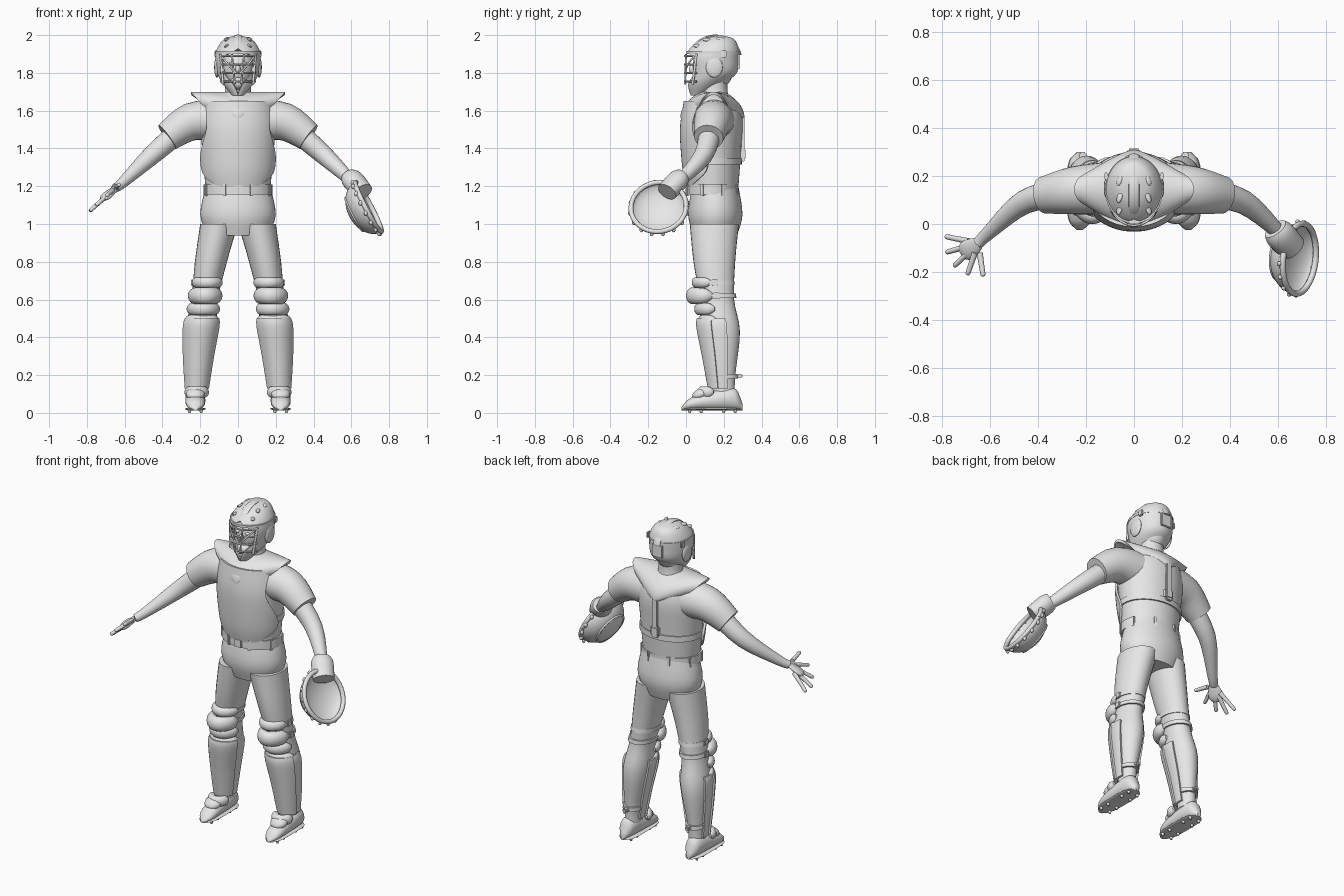
import bpy, bmesh
from math import sin, cos, pi
from mathutils import Vector, Matrix, Euler

default_cube = bpy.data.objects.get("Cube")
if default_cube:
    bpy.data.objects.remove(default_cube, do_unlink=True)

grey = bpy.data.materials.new("plain grey")
grey.use_nodes = True
grey.diffuse_color = (0.8, 0.8, 0.8, 1)
grey.node_tree.nodes["Principled BSDF"].inputs["Base Color"].default_value = (0.8, 0.8, 0.8, 1)
X, Y, Z = Vector((1, 0, 0)), Vector((0, 1, 0)), Vector((0, 0, 1))
LEVEL, UPRIGHT = (X, Y), (X, Z)


def finish(name, bm, side=1, thick=0):
    """Turn a bmesh into a shaded object, optionally thickened or on the other side."""
    if side < 0:
        bmesh.ops.scale(bm, vec=(-1, 1, 1), verts=bm.verts)
    bmesh.ops.recalc_face_normals(bm, faces=bm.faces)
    if thick:
        bmesh.ops.solidify(bm, geom=bm.faces[:], thickness=thick)
        bmesh.ops.recalc_face_normals(bm, faces=bm.faces)
    mesh = bpy.data.meshes.new(name)
    bm.to_mesh(mesh)
    bm.free()
    mesh.materials.append(grey)
    mesh.shade_smooth()
    mesh.set_sharp_from_angle(angle=0.8)
    bpy.context.collection.objects.link(bpy.data.objects.new(name, mesh))


def smooth_rows(rows, steps):
    """Pass a smooth curve through rows of numbers."""
    rows = [tuple(row) for row in rows]
    slopes = [[(b - a) / 2 for a, b in zip(before, after)]
              for before, after in zip(rows[:1] + rows, rows[1:] + rows[-1:])]
    curve = []
    for start, end, leave, arrive in zip(rows, rows[1:], slopes, slopes[1:]):
        for t in [step / steps for step in range(steps)]:
            ease = t * t * (3 - 2 * t)
            curve.append([a + (b - a) * ease + m * t * (1 - t) ** 2 - n * t * t * (1 - t)
                          for a, b, m, n in zip(start, end, leave, arrive)])
    return curve + rows[-1:]


def skin(name, grid, closed, side, thick=0):
    """Join rows of points with quads; closed rows get end caps."""
    bm = bmesh.new()
    rings = [[bm.verts.new(point) for point in row] for row in grid]
    count = len(rings[0])
    for lower, upper in zip(rings, rings[1:]):
        for i in range(count if closed else count - 1):
            j = (i + 1) % count
            bm.faces.new((lower[i], lower[j], upper[j], upper[i]))
    if closed:
        bm.faces.new(rings[0])
        bm.faces.new(rings[-1])
    finish(name, bm, side, thick)


def loft(name, rows, axes=None, depth=1, ref=Z, side=1, sides=28, steps=4):
    """Rows of (x, y, z, half width[, half depth]) skinned along a path."""
    rows = smooth_rows(rows, steps)
    points = [Vector(row[:3]) for row in rows]
    grid = []
    for i, (point, row) in enumerate(zip(points, rows)):
        if axes:
            u, v = axes
        else:
            along = (points[min(i + 1, len(points) - 1)] - points[max(i - 1, 0)]).normalized()
            u = ref.cross(along).normalized()
            v = along.cross(u)
        wide = row[3]
        deep = row[4] if len(row) > 4 else wide * depth
        turns = [2 * pi * j / sides for j in range(sides)]
        grid.append([point + u * wide * cos(turn) + v * deep * sin(turn) for turn in turns])
    skin(name, grid, True, side)


def shell(name, rows, depth, thick, facing=-1, side=1, sides=40):
    """Open plate from rows of (x, y, z, half width, half angle)."""
    grid = []
    for x, y, z, wide, spread in smooth_rows(rows, 6):
        turns = [min(spread, pi) * (2 * j / sides - 1) for j in range(sides + 1)]
        grid.append([(x + wide * sin(t), y + facing * depth * wide * cos(t), z) for t in turns])
    skin(name, grid, False, side, thick)


def tube(name, points, radius, **options):
    loft(name, [(*point, radius) for point in points], sides=10, **options)


def place(loc, size, tilt):
    return Matrix.LocRotScale(Vector(loc), Euler(tilt), Vector(size))


def ball(name, loc, size, side=1, tilt=(0, 0, 0)):
    bm = bmesh.new()
    bmesh.ops.create_uvsphere(bm, u_segments=24, v_segments=14, radius=1, matrix=place(loc, size, tilt))
    finish(name, bm, side)


def block(name, loc, size, side=1, tilt=(0, 0, 0)):
    bm = bmesh.new()
    bmesh.ops.create_cube(bm, size=1, matrix=place(loc, size, tilt))
    bmesh.ops.bevel(bm, geom=bm.edges[:], offset=min(size) / 4, segments=2, affect="EDGES")
    finish(name, bm, side)


# Torso, hips, neck and belt
def trunk(name, y, depth, rows, steps=4):
    loft(name, [(0, y, z, wide) for z, wide in rows], LEVEL, depth, sides=48, steps=steps)


trunk("shirt", .14, .8, [(1.17, .17), (1.4, .19), (1.55, .2), (1.65, .16), (1.7, .08)])
trunk("hips", .155, .72, [(1.2, .17), (1.05, .2), (.94, .16)])
trunk("neck", .15, 1, [(1.64, .09), (1.7, .07), (1.8, .07)])
trunk("belt", .14, .76, [(1.155, .183), (1.21, .183)], steps=1)
trunk("waist_strap", .14, .81, [(1.315, .192), (1.35, .192)], steps=1)
block("belt_buckle", (0, 0, 1.18), (.05, .012, .05))
for i in range(8):
    turn = pi * (i + .5) / 4
    block("belt_loop", (.183 * sin(turn), .14 - .14 * cos(turn), 1.18), (.02, .012, .066), tilt=(0, 0, turn))

# Chest protector, collar yoke and harness
chest = [(1.195, .175, .6), (1.3, .2, 1.4), (1.5, .215, .9), (1.65, .19, 1.1)]
shell("chest_protector", [(0, .14, *row) for row in chest], .8, .014)
yoke = []
for i in range(33):
    turn = pi * i / 32
    y, wide = .14 - .17 * cos(turn), .06 + .19 * max(sin(turn), 0) ** .6
    across = [j / 10 - 1 for j in range(21)]
    yoke.append([(wide * s, y + (.15 - y) * s * s / 2, 1.56 + .14 * sin(turn)) for s in across])
skin("collar_yoke", yoke, False, 1, .016)
block("back_strap", (0, .302, 1.45), (.036, .016, .24))
block("back_buckle", (0, .3, 1.37), (.055, .03, .06))

# Head and helmet
ball("head", (0, .145, 1.83), (.088, .11, .125))
ball("nose", (0, .036, 1.82), (.014, .02, .024))
ball("chin", (0, .07, 1.745), (.045, .045, .035))
helmet = [(.06, 1.68, .03, pi), (.1, 1.74, .08, 2.8), (.14, 1.8, .11, 2.4), (.14, 1.88, .12, 2.4),
          (.15, 1.93, .11, pi), (.17, 1.98, .07, pi), (.18, 2, .003, pi)]
shell("helmet", [(0, *row) for row in helmet], 1.17, .01, facing=1, sides=56)


def crown(turn, x, reach):
    return x, .155 - reach * cos(turn), 1.87 + reach * .93 * sin(turn)


ridge = [crown(pi * (i + 2) / 16, 0, .135) for i in range(14)]
loft("helmet_ridge", [(*point, .022, .007) for point in ridge])
block("helmet_back_plate", (0, .278, 1.86), (.07, .014, .08))
trunk("brow_rim", .143, 1.17, [(1.9, .121), (1.915, .121)], steps=1)


# Face cage
def cage_bar(name, turn, z, end_turn, end_z, radius=.005, side=1):
    path = []
    for part in [i / 12 for i in range(13)]:
        t = turn + (end_turn - turn) * part
        path.append((.11 * sin(t), .13 - .136 * cos(t), z + (end_z - z) * part))
    tube(name, path, radius, side=side, steps=1)


for i in range(4):
    height = 1.755 + i * .045
    cage_bar("cage_bar", -1, height, 1, height)
for side in (1, -1):
    cage_bar("cage_upright", .3, 1.9, .15, 1.74, side=side)
    cage_bar("cage_diagonal", 1, 1.9, .1, 1.8, side=side)
    cage_bar("cage_frame", 1, 1.9, .8, 1.74, .007, side)
    ball("eye", (.034, .046, 1.848), (.016, .01, .009), side)
    ball("ear_cup", (.112, .15, 1.83), (.014, .045, .055), side)
    block("helmet_clip", (.117, .2, 1.9), (.014, .03, .035), side)
    for turn in (.7, 1.2, 1.8):
        ball("vent_rim", crown(turn, .06, .122), (.012, .024, .008), side, (0, .6, .3))

# Sleeves and arms
for side in (1, -1):
    loft("sleeve", [(.1, .15, 1.55, .11), (.25, .14, 1.54, .1), (.375, .12, 1.46, .078)], side=side)
    loft("arm", [(.3, .13, 1.5, .06), (.46, .09, 1.36, .05), (.61, -.04, 1.22, .029), (.65, -.08, 1.19, .024)],
         side=side)

# Bare right hand, with the fingers fanned from the wrist
wrist = Vector((.65, -.08, 1.19))


def reach_from_wrist(turn, length):
    return wrist + length * Vector((cos(turn), sin(turn), -.9 * cos(turn)))


palm = [(0, .027), (.04, .042), (.065, .04), (.08, .025)]
loft("palm", [(*reach_from_wrist(-.6, length), wide) for length, wide in palm], depth=.42, side=-1)
for i in range(5):
    turn = .2 - .48 * i
    joints = [(*reach_from_wrist(turn, .14 * part), .014 - .004 * part) for part in (.3, .7, .95)]
    loft("finger", joints + [(*reach_from_wrist(turn, .14), .004)], side=-1, sides=12)

# Catching mitt on the left hand: a padded bowl with a laced rim
outward = Vector((.88, -.1, .46))
mitt = Matrix.Translation((.69, -.145, 1.09)) @ outward.to_track_quat("Z", "Y").to_matrix().to_4x4()
bm = bmesh.new()
bmesh.ops.create_uvsphere(bm, u_segments=40, v_segments=24, radius=.15)
for vert in bm.verts:
    vert.co.z *= .75 if vert.co.z < 0 else -.45
bm.transform(mitt)
finish("mitt", bm)


def on_mitt(turn, reach, height):
    return mitt @ Vector((reach * cos(turn), reach * sin(turn), height))


turns = [pi * i / 16 for i in range(33)]
tube("mitt_rim", [on_mitt(turn, .147, 0) for turn in turns], .013, ref=outward)
tube("mitt_seam", [on_mitt(turn, .1, -.084) for turn in turns], .006, ref=outward)
for turn in turns[1::2]:
    ball("mitt_lace", on_mitt(turn, .155, -.012), (.01, .01, .014))
loft("mitt_cuff", [(.59, -.02, 1.25, .052), (.61, -.045, 1.23, .064), (.66, -.1, 1.17, .06)], depth=.85)


# Legs: each limb part follows the same bowed centre line
def leg_at(z):
    return .22 - .12 * z * z, .2 - .05 * min(1, 2 * z * z), z


def roll(name, z, wide, reach, padding, side, shift=0):
    """Padded roll bent round the front of a limb."""
    x, y, z = leg_at(z)
    rows = []
    for s in [i / 6 - 1 for i in range(13)]:
        swell = padding * max(.1, 1 - s ** 6) ** .5
        rows.append((x + wide * sin(1.4 * s), y - shift - reach * cos(1.4 * s), z, swell, 1.3 * swell))
    loft(name, rows, side=side, sides=14, steps=2)


def strap(name, z, wide, side):
    loft(name, [(*leg_at(z + rise), wide) for rise in (-.012, .012)], LEVEL, 1.3, side=side, steps=1)


def shoe_part(name, wide, heel, toe, base, side):
    rows = []
    for t in [i / 12 for i in range(13)]:
        swell = max(.05, 1 - abs(2 * t - 1) ** 4) ** .5
        high = swell * (heel + (toe - heel) * t)
        rows.append((.226, .3 - .325 * t, base + high, wide * swell, high))
    loft(name, rows, UPRIGHT, side=side)


leg = [(1, .1), (.8, .085), (.6, .07), (.43, .08), (.2, .05), (.1, .045)]
guard = [(.13, .06), (.3, .08), (.45, .095), (.5, .09)]
for side in (1, -1):
    loft("leg", [(*leg_at(z), wide) for z, wide in leg], LEVEL, 1.3, side=side)
    # Knee padding and straps
    roll("thigh_pad", .69, .07, .1, .022, side)
    roll("knee_pad", .62, .07, .128, .034, side)
    roll("lower_knee_pad", .55, .074, .1, .026, side)
    roll("shin_top_pad", .49, .08, .09, .022, side)
    for height in (.69, .62):
        strap("knee_strap", height, .08, side)
        x, y, z = leg_at(height)
        block("strap_buckle", (x + .08, y, z), (.014, .035, .034), side)
    # Shin guard with wrapped wings and a raised front plate
    for name, grow, spread in (("shin_guard_wings", 0, 1.9), ("shin_guard_plate", .009, 1.2)):
        shell(name, [(*leg_at(z), wide + grow, spread) for z, wide in guard], 1.2, .012, side=side)
    strap("ankle_strap", .195, .06, side)
    block("ankle_buckle", (.213, .285, .195), (.03, .03, .022), side)
    # Shoe, instep guard, sole and cleats
    shoe_part("shoe", .053, .073, .03, .015, side)
    shoe_part("sole", .056, .008, .008, .013, side)
    roll("instep_guard", .11, .05, .075, .024, side, shift=.04)
    ball("instep_flap", (.226, .08, .1), (.05, .05, .03), side, (.4, 0, 0))
    for y in (.26, .2, .08, .02):
        for x in (.195, .257):
            loft("cleat", [(x, y, 0, .006), (x, y, .022, .012)], LEVEL, side=side, sides=8, steps=1)
